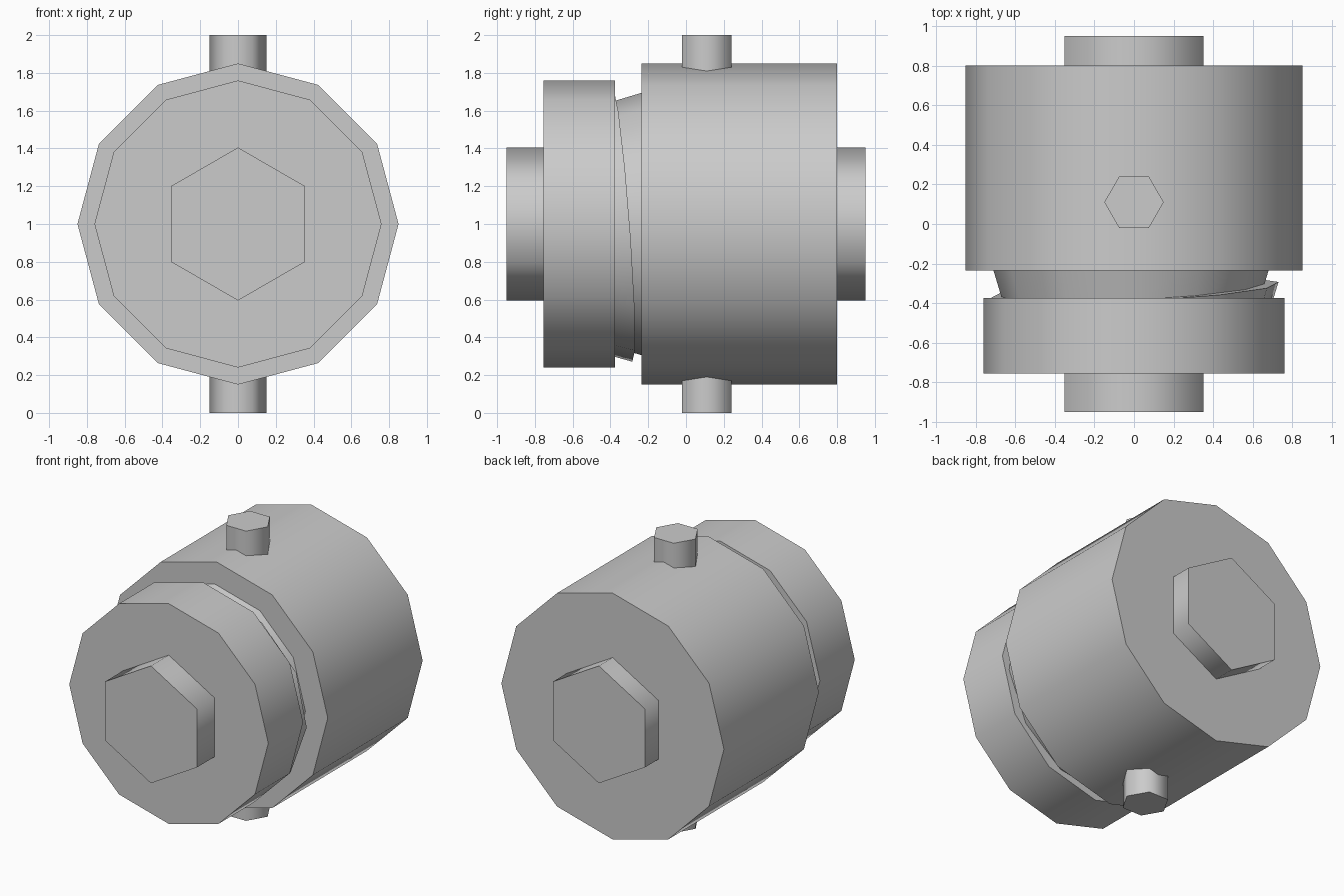
import bpy, bmesh, math
from mathutils import Vector

if "Cube" in bpy.data.objects:
    bpy.data.objects.remove(bpy.data.objects["Cube"], do_unlink=True)

grey = bpy.data.materials.new("plain grey")
grey.use_nodes = True
colour = (0.6, 0.6, 0.6, 1)
grey.diffuse_color = colour
grey.node_tree.nodes["Principled BSDF"].inputs["Base Color"].default_value = colour

UP = Vector((0, 0, 1))


def prism(name, start, end, r_start, r_end, sides, corner):
    """Closed frustum from start to end with one corner toward the given direction."""
    start, end = Vector(start), Vector(end)
    axis = (end - start).normalized()
    u = Vector(corner)
    u = (u - axis * u.dot(axis)).normalized()
    v = axis.cross(u)
    bm = bmesh.new()
    rings = []
    for centre, r in ((start, r_start), (end, r_end)):
        angles = [math.tau * i / sides for i in range(sides)]
        rings.append([bm.verts.new(centre + r * (u * math.cos(a) + v * math.sin(a)))
                      for a in angles])
    for i in range(sides):
        j = (i + 1) % sides
        bm.faces.new((rings[0][i], rings[0][j], rings[1][j], rings[1][i]))
    bm.faces.new(rings[0][::-1])
    bm.faces.new(rings[1])
    bmesh.ops.recalc_face_normals(bm, faces=bm.faces)
    # Rounded sides, crisp end faces
    for f in bm.faces:
        f.smooth = len(f.verts) == 4
    for e in bm.edges:
        e.smooth = all(f.smooth for f in e.link_faces)
    mesh = bpy.data.meshes.new(name)
    bm.to_mesh(mesh)
    bm.free()
    mesh.materials.append(grey)
    obj = bpy.data.objects.new(name, mesh)
    bpy.context.collection.objects.link(obj)
    return obj


# Main drum and smaller front drum
prism("main_drum", (0, -0.235, 1), (0, 0.8, 1), 0.85, 0.85, 12, UP)
prism("front_drum", (0, -0.755, 1), (0, -0.375, 1), 0.76, 0.76, 12, UP)

# Hexagonal shaft ends
prism("front_shaft", (0, -0.95, 1), (0, -0.7, 1), 0.405, 0.405, 6, UP)
prism("rear_shaft", (0, 0.7, 1), (0, 0.95, 1), 0.405, 0.405, 6, UP)

# Upright pin through the main drum
prism("cross_pin", (0, 0.11, 0), (0, 0.11, 2), 0.15, 0.15, 6, (1, 0, 0))

# Flared neck between the drums
prism("neck", (-0.015, -0.45, 1), (-0.015, -0.1, 1), 0.63, 0.735, 12, UP)

# Tilted flared collar around the neck
rim = Vector((0, -0.335, 1))
tilt = Vector((-0.05, 1, 0.075)).normalized()
prism("tilted_collar", rim - tilt * 0.25, rim, 0.645, 0.735, 12, (0.105, 0, 1))
